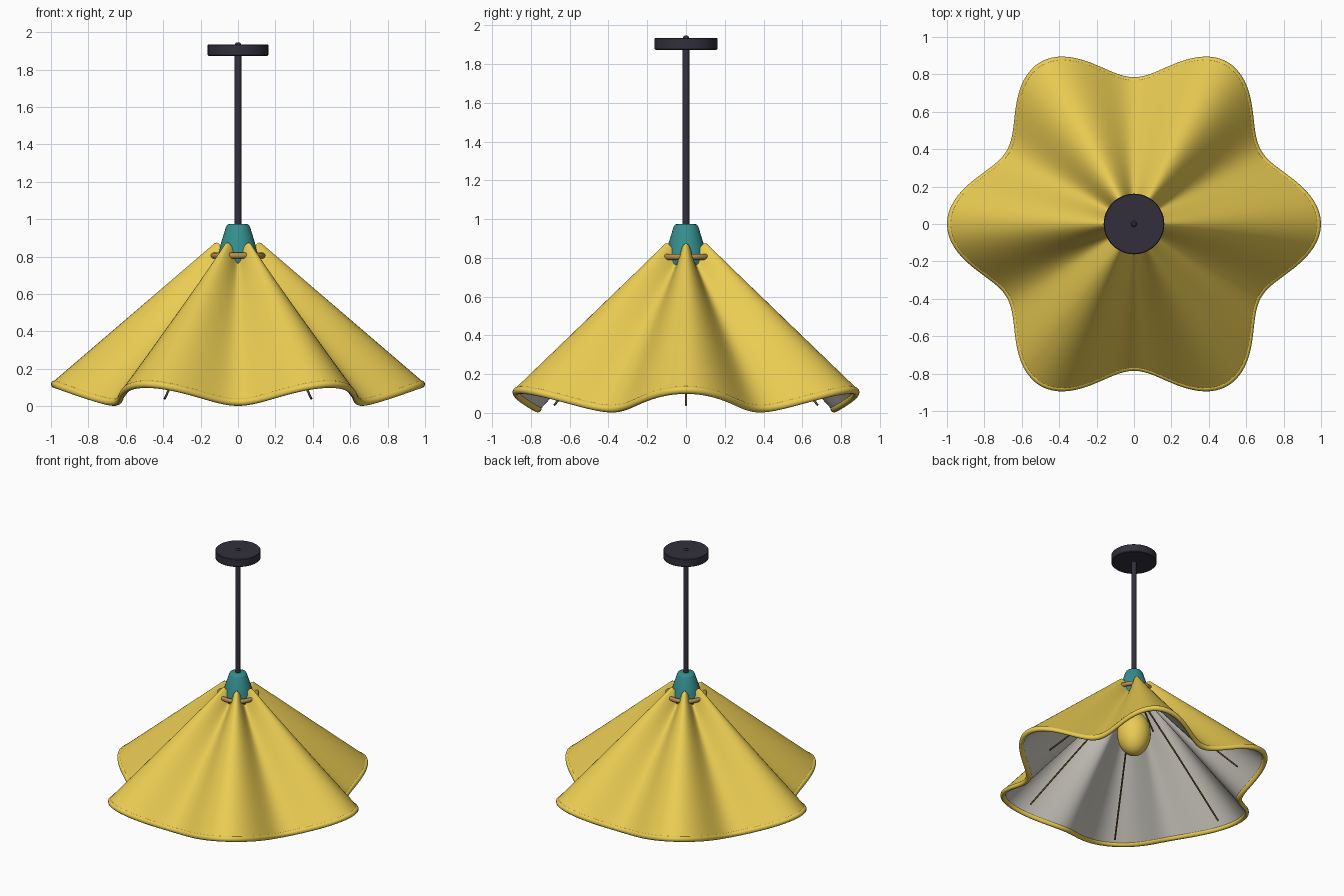
import bpy, bmesh
from math import sin, cos, pi, radians

if "Cube" in bpy.data.objects:
    bpy.data.objects.remove(bpy.data.objects["Cube"])


def mat(name, rgb):
    m = bpy.data.materials.new(name)
    m.diffuse_color = (*rgb, 1)
    m.use_nodes = True
    m.node_tree.nodes["Principled BSDF"].inputs["Base Color"].default_value = m.diffuse_color
    return m


GOLD = mat("gold_fabric", (0.82, 0.60, 0.085))
LINER = mat("pale_lining", (0.60, 0.58, 0.52))
TEAL = mat("teal_enamel", (0.035, 0.27, 0.27))
DARK = mat("dark_metal", (0.032, 0.028, 0.045))
BRASS = mat("brass", (0.45, 0.27, 0.07))
BROWN = mat("brown_rib", (0.10, 0.065, 0.02))


def finish(name, bm, material, angle=40):
    bmesh.ops.recalc_face_normals(bm, faces=bm.faces)
    me = bpy.data.meshes.new(name)
    bm.to_mesh(me)
    bm.free()
    ob = bpy.data.objects.new(name, me)
    bpy.context.collection.objects.link(ob)
    me.materials.append(material)
    bpy.ops.object.select_all(action='DESELECT')
    ob.select_set(True)
    bpy.context.view_layer.objects.active = ob
    bpy.ops.object.shade_smooth_by_angle(angle=radians(angle))
    return ob


def loft(name, rings, material, closed=False, caps=False, angle=40):
    """Skin a list of equal-length closed rings of points."""
    bm = bmesh.new()
    rows = [[bm.verts.new(p) for p in ring] for ring in rings]
    n = len(rows[0])
    pairs = list(zip(rows, rows[1:])) + ([(rows[-1], rows[0])] if closed else [])
    for a, b in pairs:
        for i in range(n):
            j = (i + 1) % n
            bm.faces.new((a[i], a[j], b[j], b[i]))
    if caps:
        bm.faces.new(rows[0])
        bm.faces.new(rows[-1])
    return finish(name, bm, material, angle)


def lathe(name, profile, material, n=48, closed=False):
    rings = [[(r * cos(2 * pi * i / n), r * sin(2 * pi * i / n), z) for i in range(n)]
             for r, z in profile]
    return loft(name, rings, material, closed, not closed)


# Six-lobed shade: ridge and valley profiles blended around the axis
N = 192
RIDGE = ((0.112, 0.862), (0.98, 0.118))
VALLEY = ((0.070, 0.785), (0.765, 0.022))


def shade_rz(t, a):
    w = 0.5 + 0.5 * cos(6 * a)
    rz = []
    for k in (0, 1):
        hi = RIDGE[0][k] + (RIDGE[1][k] - RIDGE[0][k]) * t
        lo = VALLEY[0][k] + (VALLEY[1][k] - VALLEY[0][k]) * t
        rz.append(lo + (hi - lo) * w)
    return rz


def shade_ring(t, dr=0.0, dz=0.0):
    ring = []
    for i in range(N):
        a = 2 * pi * i / N
        r, z = shade_rz(t, a)
        ring.append(((r + dr) * cos(a), (r + dr) * sin(a), z + dz))
    return ring


def hem(name, t, rad):
    rings = [shade_ring(t, rad * cos(2 * pi * k / 12), rad * sin(2 * pi * k / 12))
             for k in range(12)]
    return loft(name, rings, GOLD, closed=True, angle=80)


STEPS = 24
loft("shade_outer", [shade_ring(s / STEPS, 0.010, 0.012) for s in range(STEPS + 1)],
     GOLD, angle=80)
loft("shade_lining", [shade_ring(s / STEPS, -0.008, -0.010) for s in range(STEPS + 1)],
     LINER, angle=80)
hem("shade_bottom_hem", 1.0, 0.020)
hem("shade_top_hem", 0.0, 0.013)

# Thin ribs under each ridge
for k in range(6):
    a = k * pi / 3
    cu = bpy.data.curves.new("rib_%d" % (k + 1), 'CURVE')
    cu.dimensions = '3D'
    cu.bevel_depth = 0.006
    cu.bevel_resolution = 2
    cu.use_fill_caps = True
    sp = cu.splines.new('POLY')
    pts = [(0.08, 0.76), (0.42, 0.42), (0.785, 0.04)]
    sp.points.add(len(pts) - 1)
    for p, (r, z) in zip(sp.points, pts):
        p.co = (r * cos(a), r * sin(a), z, 1)
    ob = bpy.data.objects.new(cu.name, cu)
    bpy.context.collection.objects.link(ob)
    cu.materials.append(BROWN)

# Teal collar and brass clamp ring
lathe("collar", [(0.046, 0.975), (0.057, 0.971), (0.064, 0.960), (0.104, 0.83),
                 (0.112, 0.79), (0.111, 0.765), (0.103, 0.755), (0.09, 0.752)], TEAL)
lathe("clamp_ring", [(0.134 + 0.016 * cos(2 * pi * k / 12), 0.805 + 0.016 * sin(2 * pi * k / 12))
                     for k in range(12)], BRASS, closed=True)

# Bulb and its socket
lathe("socket", [(0.045, 0.76), (0.045, 0.60)], DARK, 32)
lathe("bulb", [(max(0.12 * sin(pi * k / 20), 0.001), 0.465 + 0.17 * cos(pi * k / 20))
               for k in range(21)], GOLD)

# Hanging rod and ceiling canopy
lathe("rod", [(0.018, 0.95), (0.018, 1.93), (0.015, 1.94), (0.008, 1.946)], DARK, 24)
lathe("canopy", [(0.158, 1.873), (0.162, 1.877), (0.162, 1.931), (0.158, 1.935)], DARK)
